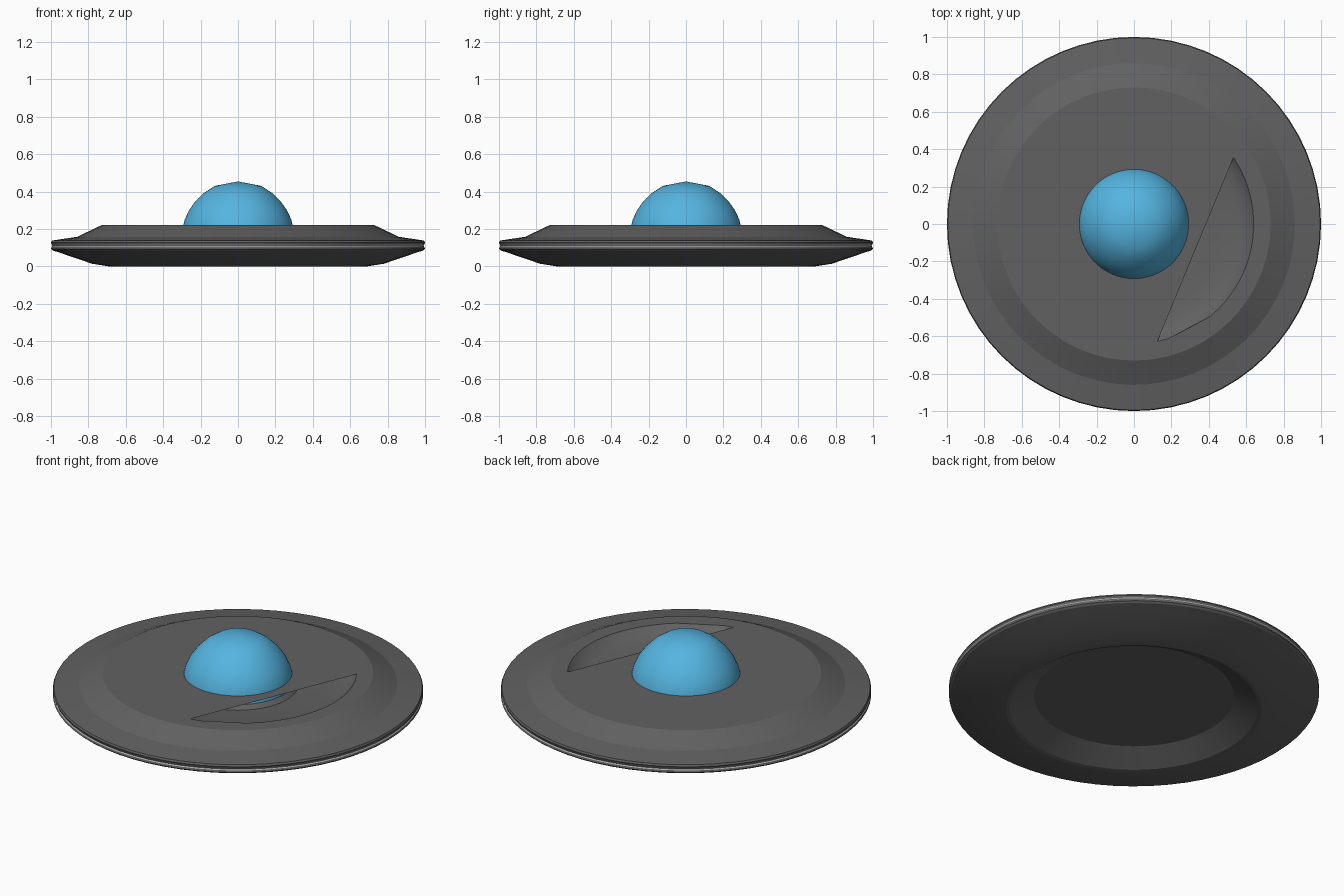
import bpy, math

if "Cube" in bpy.data.objects:
    bpy.data.objects.remove(bpy.data.objects["Cube"])

SEG = 64


def material(name, r, g, b):
    m = bpy.data.materials.new(name)
    m.diffuse_color = (r, g, b, 1)
    m.use_nodes = True
    m.node_tree.nodes["Principled BSDF"].inputs["Base Color"].default_value = m.diffuse_color
    return m


def ring_point(r, z, i):
    a = 2 * math.pi * i / SEG
    return (r * math.cos(a), r * math.sin(a), z)


def make(name, verts, faces, angle, mat):
    me = bpy.data.meshes.new(name)
    me.from_pydata(verts, [], faces)
    me.update()
    ob = bpy.data.objects.new(name, me)
    bpy.context.collection.objects.link(ob)
    me.materials.append(mat)
    bpy.ops.object.select_all(action='DESELECT')
    ob.select_set(True)
    bpy.context.view_layer.objects.active = ob
    bpy.ops.object.shade_smooth_by_angle(angle=math.radians(angle))
    return ob


def lathe(name, profile, angle, mat):
    """Revolve (r, z) points, listed bottom to top along the outside, about z."""
    verts, rings, faces = [], [], []
    for r, z in profile:
        n = 1 if r == 0 else SEG
        rings.append([len(verts) + (i if n > 1 else 0) for i in range(SEG)])
        verts += [ring_point(r, z, i) for i in range(n)]
    for a, b in zip(rings, rings[1:]):
        for i in range(SEG):
            j = (i + 1) % SEG
            faces.append(list(dict.fromkeys((a[i], a[j], b[j], b[i]))))
    return make(name, verts, faces, angle, mat)


dark = material("hull_dark_grey", 0.12, 0.12, 0.12)
light = material("rim_light_grey", 0.45, 0.45, 0.45)
blue = material("dome_blue", 0.09, 0.46, 0.75)

# saucer hull: lower shell, light rim stripe, upper shell
lathe("lower_hull", [
    (0.54, 0.075), (0.67, 0.003), (0.69, 0.0), (0.78, 0.014),
    (0.95, 0.072), (0.99, 0.085), (1.0, 0.094), (0.996, 0.104)], 12, dark)
lathe("rim_stripe", [(0.996, 0.104), (0.992, 0.110), (0.996, 0.116)], 30, light)
lathe("upper_hull", [
    (0.996, 0.116), (1.0, 0.127), (0.995, 0.138), (0.86, 0.158),
    (0.73, 0.22), (0.64, 0.22)], 12, dark)

# belly plate, facing into the hull
make("belly_plate", [ring_point(0.54, 0.075, i) for i in range(SEG)],
     [list(range(SEG))], 30, dark)

# sunken dish under the deck, with a raised collar around the dome
lathe("inner_dish", [(0.64, 0.22), (0.61, 0.19), (0.56, 0.17), (0.47, 0.157),
                     (0.325, 0.15)], 60, dark)
lathe("dome_collar", [(0.325, 0.15), (0.3, 0.172)], 30, dark)

# flat deck over the dish, left open along one side
deck = [ring_point(0.64, 0.22, i) for i in range(6, 51)]
sliver = [ring_point(0.64, 0.22, i) for i in range(51, 56)]
n = len(deck)
make("top_deck", deck + sliver,
     [list(range(n)), list(range(n, n + len(sliver)))], 20, dark)

# blue dome
lathe("dome", [(0.3, 0.15), (0.297, 0.2), (0.285, 0.25), (0.262, 0.3),
               (0.23, 0.345), (0.185, 0.39), (0.125, 0.43), (0, 0.454)],
      60, blue)
